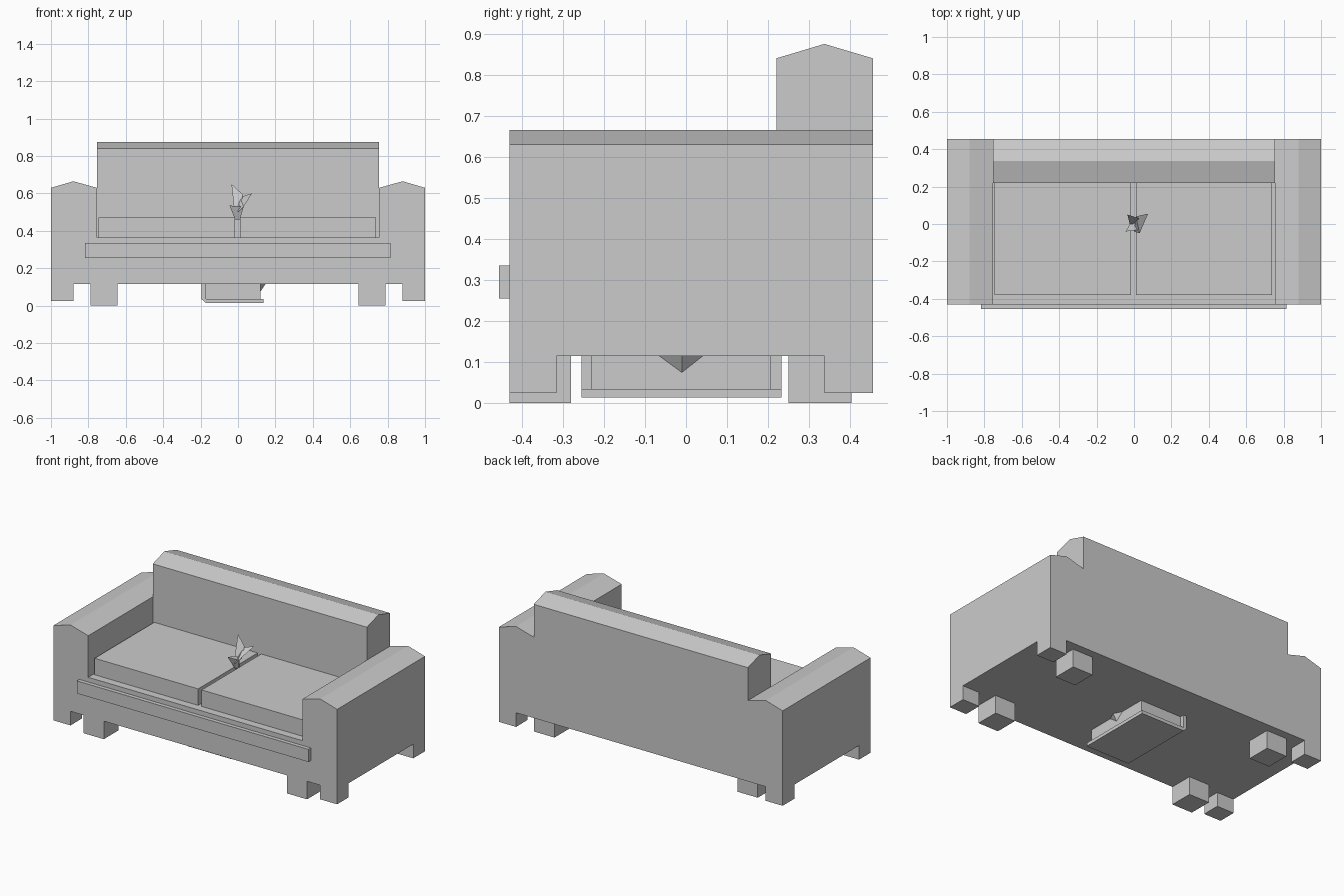
import bpy, bmesh
from mathutils import Vector

if "Cube" in bpy.data.objects:
    bpy.data.objects.remove(bpy.data.objects["Cube"])


def finish(name, bm):
    bmesh.ops.recalc_face_normals(bm, faces=bm.faces)
    me = bpy.data.meshes.new(name)
    bm.to_mesh(me)
    bm.free()
    ob = bpy.data.objects.new(name, me)
    bpy.context.collection.objects.link(ob)
    return ob


def prism(name, points, along):
    """Extrude a closed outline (3D points) along a vector."""
    bm = bmesh.new()
    face = bm.faces.new([bm.verts.new(p) for p in points])
    res = bmesh.ops.extrude_face_region(bm, geom=[face], use_keep_orig=True)
    moved = [g for g in res["geom"] if isinstance(g, bmesh.types.BMVert)]
    bmesh.ops.translate(bm, verts=moved, vec=Vector(along))
    return finish(name, bm)


def box(name, x0, x1, y0, y1, z0, z1):
    return prism(name, [(x0, y0, z0), (x1, y0, z0), (x1, y1, z0), (x0, y1, z0)],
                 (0, 0, z1 - z0))


def shard(name, points):
    bm = bmesh.new()
    bmesh.ops.convex_hull(bm, input=[bm.verts.new(p) for p in points])
    return finish(name, bm)


FRONT, BACK, FLOOR, SEAT = -0.43, 0.455, 0.115, 0.365

# Arms and seat base share one U-shaped profile
half = [(1, FLOOR), (1, 0.63), (0.88, 0.665), (0.755, 0.63), (0.755, SEAT)]
outline = half + [(-x, z) for x, z in reversed(half)]
prism("arms_and_base", [(x, FRONT, z) for x, z in outline], (0, BACK - FRONT, 0))

# Backrest with ridged top
back = [(0.22, SEAT), (0.22, 0.84), (0.337, 0.875), (BACK, 0.84), (BACK, SEAT)]
prism("backrest", [(-0.755, y, z) for y, z in back], (1.51, 0, 0))

# Seat cushions and front rail
box("cushion_left", -0.745, -0.015, -0.38, 0.22, SEAT, 0.47)
box("cushion_right", 0.01, 0.738, -0.38, 0.22, SEAT, 0.47)
box("front_rail", -0.818, 0.815, -0.455, FRONT, 0.255, 0.335)

# Corner feet and taller inner feet
for side, s in (("left", -1), ("right", 1)):
    for end, y0, y1, c0, c1 in (("front", FRONT, -0.28, FRONT, -0.315),
                                ("back", 0.25, 0.403, 0.337, BACK)):
        xs = sorted((s * 0.645, s * 0.788))
        box(f"inner_foot_{end}_{side}", *xs, y0, y1, 0, FLOOR)
        xs = sorted((s * 0.88, s))
        box(f"corner_foot_{end}_{side}", *xs, c0, c1, 0.025, FLOOR)

# Box hung underneath, with base plate, side wall and small wedge
box("under_box", -0.17, 0.12, -0.23, 0.207, 0.035, FLOOR)
plate = [(-0.195, 0.035), (-0.172, 0.014), (0.135, 0.014), (0.135, 0.035)]
prism("under_plate", [(x, -0.255, z) for x, z in plate], (0, 0.487, 0))
box("under_wall", -0.195, -0.17, -0.255, 0.232, 0.035, FLOOR)
shard("under_wedge", [(0.115, -0.075, FLOOR), (0.115, 0.05, FLOOR),
                      (0.147, -0.01, FLOOR), (0.118, -0.01, 0.072)])

# Crumpled ornament standing between the cushions
shard("ornament_stem", [(-0.015, -0.01, 0.46), (0.01, -0.01, 0.46), (0, 0.015, 0.46),
                        (-0.045, -0.04, 0.535), (0.03, -0.03, 0.53), (-0.01, 0.02, 0.53)])
shard("ornament_tall_leaf", [(-0.02, -0.01, 0.51), (0.02, 0.01, 0.52),
                             (0.025, 0.03, 0.595), (-0.035, 0.05, 0.65)])
shard("ornament_side_leaf", [(0.0, -0.04, 0.5), (0.03, -0.05, 0.53),
                             (0.01, 0.04, 0.58), (0.075, 0.055, 0.6)])
